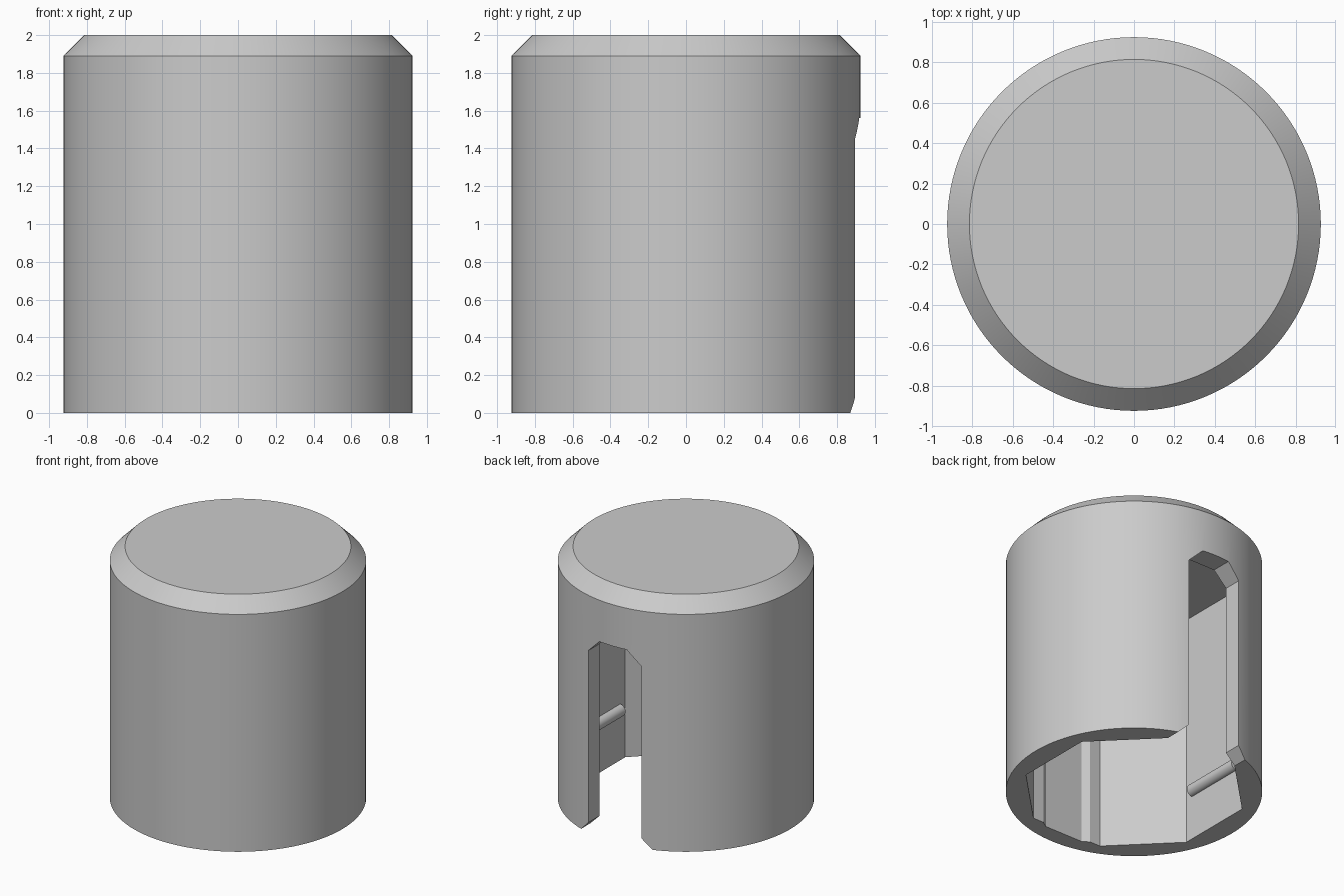
import bpy, bmesh, math

cube = bpy.data.objects.get("Cube")
if cube:
    bpy.data.objects.remove(cube, do_unlink=True)

RADIUS, HEIGHT, CHAMFER = 0.925, 2.0, 0.11
APOTHEM, CEILING = 0.755, 1.85

grey = bpy.data.materials.new("plain grey")
grey.use_nodes = True
colour = (0.6, 0.6, 0.6, 1)
grey.diffuse_color = colour
grey.node_tree.nodes["Principled BSDF"].inputs["Base Color"].default_value = colour


def loft(name, rings):
    """Closed solid through rings of equal point count."""
    bm = bmesh.new()
    loops = [[bm.verts.new(p) for p in ring] for ring in rings]
    n = len(loops[0])
    for a, b in zip(loops, loops[1:]):
        for i in range(n):
            j = (i + 1) % n
            bm.faces.new((a[i], a[j], b[j], b[i]))
    bm.faces.new(loops[0][::-1])
    bm.faces.new(loops[-1])
    bmesh.ops.recalc_face_normals(bm, faces=bm.faces)
    mesh = bpy.data.meshes.new(name)
    bm.to_mesh(mesh)
    bm.free()
    mesh.materials.append(grey)
    obj = bpy.data.objects.new(name, mesh)
    bpy.context.collection.objects.link(obj)
    return obj


def circle(r, n):
    return [(r * math.cos(math.tau * i / n), r * math.sin(math.tau * i / n)) for i in range(n)]


def activate(obj):
    bpy.ops.object.select_all(action="DESELECT")
    obj.select_set(True)
    bpy.context.view_layer.objects.active = obj


def cut(obj, cutter):
    cutter.hide_render = True
    mod = obj.modifiers.new("cut", "BOOLEAN")
    mod.operation, mod.solver, mod.object = "DIFFERENCE", "EXACT", cutter
    activate(obj)
    bpy.ops.object.modifier_apply(modifier=mod.name)
    bpy.data.objects.remove(cutter, do_unlink=True)


# Round cap body with a chamfered top rim
body = loft("cap_body", [[(x, y, z) for x, y in circle(r, 128)] for r, z in
            ((RADIUS, 0), (RADIUS, HEIGHT - CHAMFER), (RADIUS - CHAMFER, HEIGHT))])

# Octagonal cavity with a shallow groove down its front wall
c = APOTHEM * math.tan(math.pi / 8)
half = [(0.168, -0.79), (0.22, -APOTHEM), (c, -APOTHEM), (APOTHEM, -c), (APOTHEM, c), (c, APOTHEM)]
outline = half + [(-x, y) for x, y in reversed(half)]
cut(body, loft("cavity_cutter", [[(x, y, z) for x, y in outline] for z in (-0.1, CEILING)]))

# Back slot with clipped top corners and a flared mouth
half = [(0.414, -0.1), (0.234, 0.08), (0.234, 1.45), (0.12, 1.56)]
outline = half + [(-x, z) for x, z in reversed(half)]
cut(body, loft("slot_cutter", [[(x, y, z) for x, z in outline] for y in (0.5, 1.2)]))

activate(body)
bpy.ops.object.shade_smooth_by_angle(angle=math.radians(20))

# Rounded grip ridges on the two side walls of the cavity
for side, name in ((1, "left_ridge"), (-1, "right_ridge")):
    ridge = loft(name, [[(side * APOTHEM + x, y, 0.4 + z) for x, z in circle(0.048, 24)]
                        for y in (-0.25, 0.25)])
    activate(ridge)
    bpy.ops.object.shade_smooth_by_angle(angle=math.radians(30))
